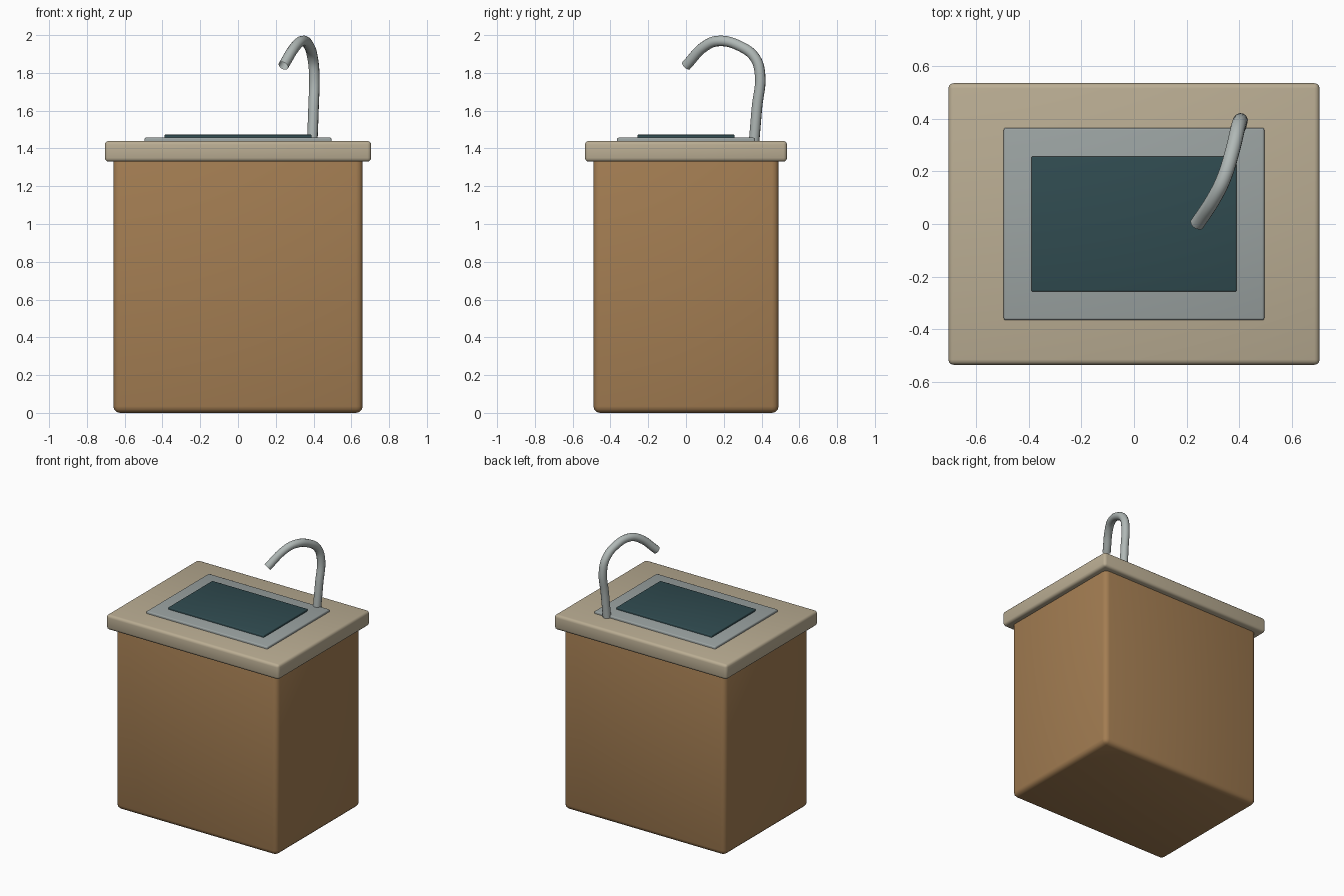
import bpy

if "Cube" in bpy.data.objects:
    bpy.data.objects.remove(bpy.data.objects["Cube"], do_unlink=True)


def material(name, rgb, metallic=0.0):
    linear = [(c / 255 / 12.92 if c < 11 else ((c / 255 + 0.055) / 1.055) ** 2.4) for c in rgb]
    mat = bpy.data.materials.new(name)
    mat.use_nodes = True
    mat.diffuse_color = (*linear, 1)
    mat.node_tree.nodes["Principled BSDF"].inputs["Base Color"].default_value = (*linear, 1)
    return mat


def smooth(obj):
    bpy.ops.object.select_all(action="DESELECT")
    obj.select_set(True)
    bpy.context.view_layer.objects.active = obj
    bpy.ops.object.shade_smooth_by_angle(angle=0.6)


def slab(name, width, depth, bottom, top, radius, mat):
    """Box with rounded edges, centred on the z axis."""
    bpy.ops.mesh.primitive_cube_add(size=1, location=(0, 0, (bottom + top) / 2))
    obj = bpy.context.object
    obj.name = name
    obj.scale = (width, depth, top - bottom)
    bpy.ops.object.transform_apply(location=False, rotation=False, scale=True)
    bevel = obj.modifiers.new("rounded_edges", "BEVEL")
    bevel.width = radius
    bevel.segments = 3
    bpy.ops.object.modifier_apply(modifier=bevel.name)
    obj.data.materials.append(mat)
    smooth(obj)
    return obj


wood = material("warm wood", (163, 125, 82))
stone = material("beige stone", (186, 173, 147))
steel = material("grey steel", (155, 163, 162))
water = material("dark teal", (48, 75, 80))
chrome = material("light steel", (176, 184, 182))

# Cabinet, counter and the sink set into it
slab("cabinet", 1.32, 0.98, 0.0, 1.37, 0.035, wood)
slab("countertop", 1.41, 1.07, 1.33, 1.44, 0.02, stone)
slab("sink_rim", 0.99, 0.73, 1.41, 1.457, 0.008, steel)
slab("sink_basin", 0.78, 0.514, 1.43, 1.473, 0.006, water)

# Swan-neck faucet: an open tube along a smooth path
path = [
    (0.393, 0.36, 1.43), (0.400, 0.376, 1.62), (0.404, 0.392, 1.79),
    (0.395, 0.365, 1.88), (0.376, 0.285, 1.942), (0.342, 0.175, 1.969),
    (0.308, 0.105, 1.945), (0.240, 0.0, 1.838),
]
curve = bpy.data.curves.new("faucet", "CURVE")
curve.dimensions = "3D"
curve.bevel_depth = 0.028
curve.bevel_resolution = 4
curve.resolution_u = 6
spline = curve.splines.new("BEZIER")
spline.bezier_points.add(len(path) - 1)
for point, co in zip(spline.bezier_points, path):
    point.co = co
    point.handle_left_type = point.handle_right_type = "AUTO"
faucet = bpy.data.objects.new("faucet", curve)
bpy.context.collection.objects.link(faucet)
curve.materials.append(chrome)
bpy.ops.object.select_all(action="DESELECT")
faucet.select_set(True)
bpy.context.view_layer.objects.active = faucet
bpy.ops.object.convert(target="MESH")
smooth(bpy.context.object)
